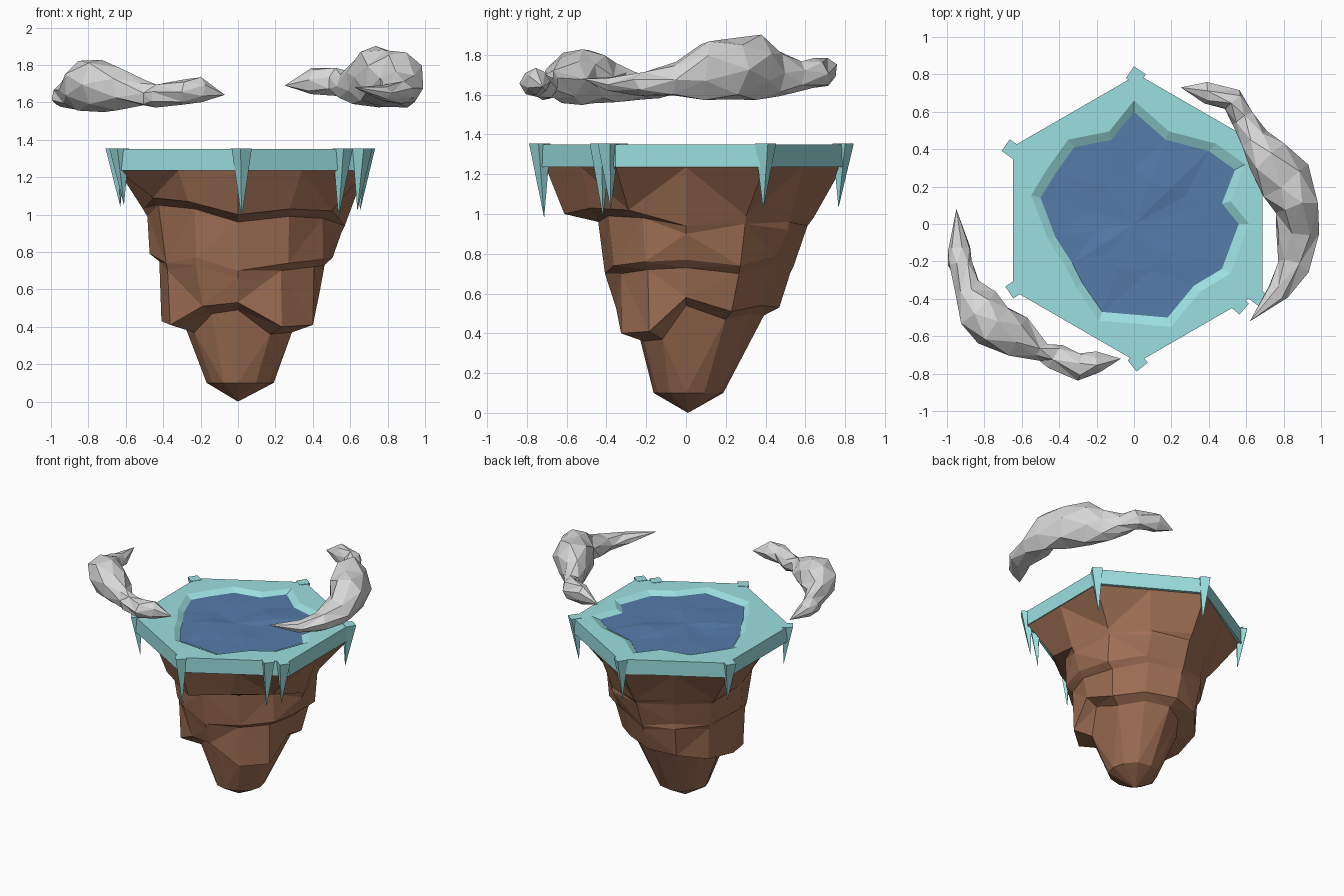
import bpy
import bmesh
import random
from math import cos, sin, pi, radians
from mathutils import Vector

random.seed(4)
if "Cube" in bpy.data.objects:
    bpy.data.objects.remove(bpy.data.objects["Cube"], do_unlink=True)


def make_material(name, color):
    mat = bpy.data.materials.new(name)
    mat.use_nodes = True
    rgba = (*color, 1.0)
    mat.diffuse_color = rgba
    mat.node_tree.nodes["Principled BSDF"].inputs["Base Color"].default_value = rgba
    return mat


ICE = make_material("pale_teal_ice", (0.33, 0.74, 0.75))
ROCK = make_material("brown_rock", (0.35, 0.16, 0.09))
WATER = make_material("deep_blue_water", (0.09, 0.2, 0.4))
CLOUD = make_material("light_grey_cloud", (0.68, 0.68, 0.68))


def finish(bm, name, mat, triangulate=False):
    """Turn a bmesh into a flat shaded object."""
    if triangulate:
        bmesh.ops.triangulate(bm, faces=bm.faces[:])
    bmesh.ops.recalc_face_normals(bm, faces=bm.faces[:])
    mesh = bpy.data.meshes.new(name)
    bm.to_mesh(mesh)
    bm.free()
    mesh.materials.append(mat)
    obj = bpy.data.objects.new(name, mesh)
    bpy.context.collection.objects.link(obj)
    return obj


def add_loop(bm, points):
    return [bm.verts.new(p) for p in points]


def bridge(bm, low, high):
    n = len(low)
    for i in range(n):
        j = (i + 1) % n
        bm.faces.new((low[i], low[j], high[j], high[i]))


def fan(bm, ring, tip):
    for i, v in enumerate(ring):
        bm.faces.new((v, ring[(i + 1) % len(ring)], tip))


# Shared outline data
TOP, UNDER, LAKE = 1.35, 1.235, 1.326
CENTRE = Vector((0.02, 0.03, 0))
hexagon = [CENTRE + 0.77 * Vector((cos(radians(30 + 60 * k)), sin(radians(30 + 60 * k)), 0))
           for k in range(6)]
shore = [Vector((x, y, 0)) for x, y in (
    (0, .6), (-.12, .45), (-.32, .41), (-.42, .27), (-.5, .14), (-.42, -.07),
    (-.33, -.21), (-.28, -.31), (-.17, -.47), (.18, -.5), (.32, -.33), (.47, -.24),
    (.56, 0), (.47, .11), (.54, .29), (.4, .39), (.17, .45))]


def at_height(points, z, scale=1.0):
    return [Vector((p.x * scale, p.y * scale, z)) for p in points]


# Frozen slab with the lake basin cut into its top
bm = bmesh.new()
slab_low = add_loop(bm, at_height(hexagon, UNDER))
slab_high = add_loop(bm, at_height(hexagon, TOP))
bridge(bm, slab_low, slab_high)
bm.faces.new(slab_low)
rim = add_loop(bm, at_height(shore, TOP, 1.1))
basin = add_loop(bm, at_height(shore, LAKE - 0.002))
bridge(bm, basin, rim)
border = [e for e in bm.edges if e.is_boundary and all(v.co.z == rim[0].co.z for v in e.verts)]
bmesh.ops.triangle_fill(bm, edges=border, use_beauty=True, normal=(0, 0, 1))
finish(bm, "ice_slab", ICE)

# Gently rippled lake surface
bm = bmesh.new()
edge = add_loop(bm, at_height(shore, LAKE))
inner = add_loop(bm, [Vector((p.x * .5, p.y * .5, LAKE + random.uniform(-.005, .015)))
                      for p in shore])
bridge(bm, inner, edge)
fan(bm, inner, bm.verts.new((0, 0, LAKE)))
finish(bm, "lake_water", WATER, True)

# Icicles tapering down from the slab corners: x, y, tip height
icicles = ((.01, .79, 1.03), (-.655, .4, 1.04), (-.635, -.345, 1.05), (.02, -.735, .98),
           (.56, -.43, .98), (.665, -.39, 1.02), (.68, .4, 1.02))
for k, (x, y, tip_z) in enumerate(icicles):
    bm = bmesh.new()
    turn = random.uniform(-.3, .3)
    top = add_loop(bm, [(x + .054 * cos(turn + a), y + .054 * sin(turn + a), TOP + .003)
                        for a in (0, pi / 2, pi, -pi / 2)])
    bm.faces.new(top)
    fan(bm, top, bm.verts.new((x * .96, y * .97, tip_z)))
    finish(bm, f"icicle_{k + 1}", ICE)

# Hanging rock: ledge heights vary around the sides, starting at +x and turning to the back
SIDES = 12
upper_ledge = (-.03, .02, -.01, .01, .02, 0, .06, .12, .1, .03, .06, .05)
middle_ledge = (.03, 0, .05, 0, .04, 0, .05, 0, .03, -.04, 0, .02)
lower_ledge = (.17, .1, .13, .12, .1, .05, .02, 0, .1, .12, -.01, 0)
base = (0,) * SIDES
# Height, reach to -x, +x, -y, +y, how hexagonal the ring is, ledge variation
layers = (
    (UNDER, .64, .68, .705, .785, 1, base),
    (.97, .51, .55, .59, .63, .5, upper_ledge),
    (.93, .48, .53, .45, .59, .2, upper_ledge),
    (.74, .45, .53, .42, .54, .1, middle_ledge),
    (.7, .44, .47, .39, .52, .1, middle_ledge),
    (.41, .4, .45, .36, .46, 0, lower_ledge),
    (.37, .28, .35, .25, .38, 0, lower_ledge),
    (.1, .16, .2, .17, .19, 0, base))
bm = bmesh.new()
previous = None
for level, (z, left, right, front, back, hexness, lift) in enumerate(layers):
    ring = []
    for i in range(SIDES):
        a = 2 * pi * i / SIDES
        flat = 1 if i % 2 else cos(pi / 6)
        rough = 1 if level == 0 else random.uniform(.95, 1.05)
        x_scale = (1 + (flat / cos(pi / 6) - 1) * hexness) * rough
        y_scale = (1 + (flat - 1) * hexness) * rough
        x = cos(a) * (right if cos(a) > 0 else left) * x_scale
        y = sin(a) * (back if sin(a) > 0 else front) * y_scale
        ring.append(bm.verts.new((x, y, z + lift[i])))
    if previous:
        bridge(bm, ring, previous)
    previous = ring
fan(bm, previous, bm.verts.new((0, .01, 0)))
finish(bm, "hanging_rock", ROCK, True)


# Faceted clouds: each station is x, y, half width, bottom, top
def cloud(name, stations):
    bm = bmesh.new()
    spots = [Vector((s[0], s[1], 0)) for s in stations]
    previous = None
    for k in range(1, len(stations) - 1):
        x, y, half, low, high = stations[k]
        along = (spots[k + 1] - spots[k - 1]).normalized()
        across = Vector((-along.y, along.x, 0))
        ring = []
        for i in range(7):
            a = 2 * pi * (i + .5 * (k % 2)) / 7
            rough = random.uniform(.93, 1.12)
            p = spots[k] + across * half * cos(a) * rough
            p += along * random.uniform(-.02, .02)
            p.z = (low + high) / 2 + (high - low) / 2 * sin(a) * rough
            ring.append(bm.verts.new(p))
        if previous:
            bridge(bm, ring, previous)
        else:
            fan(bm, ring, bm.verts.new((*spots[0].xy, stations[0][3])))
        previous = ring
    fan(bm, previous, bm.verts.new((*spots[-1].xy, stations[-1][3])))
    finish(bm, name, CLOUD, True)


cloud("left_cloud", (
    (.25, .73, 0, 1.69, 1.69), (.39, .7, .06, 1.65, 1.79), (.53, .66, .07, 1.63, 1.78),
    (.58, .57, .06, 1.61, 1.76), (.64, .46, .08, 1.6, 1.82), (.72, .35, .12, 1.58, 1.89),
    (.81, .22, .14, 1.58, 1.87), (.88, .09, .115, 1.58, 1.88), (.87, -.06, .11, 1.59, 1.76),
    (.86, -.22, .09, 1.59, 1.71), (.77, -.36, .06, 1.61, 1.69), (.62, -.52, 0, 1.68, 1.68)))
cloud("right_cloud", (
    (-.95, .08, 0, 1.64, 1.64), (-.935, -.12, .06, 1.58, 1.67), (-.93, -.22, .065, 1.58, 1.7),
    (-.89, -.34, .07, 1.57, 1.76), (-.84, -.45, .12, 1.56, 1.82), (-.75, -.54, .13, 1.56, 1.83),
    (-.62, -.61, .11, 1.56, 1.79), (-.5, -.68, .05, 1.58, 1.72), (-.42, -.71, .075, 1.57, 1.69),
    (-.3, -.76, .07, 1.59, 1.72), (-.19, -.74, .055, 1.6, 1.73), (-.07, -.72, 0, 1.64, 1.64)))
